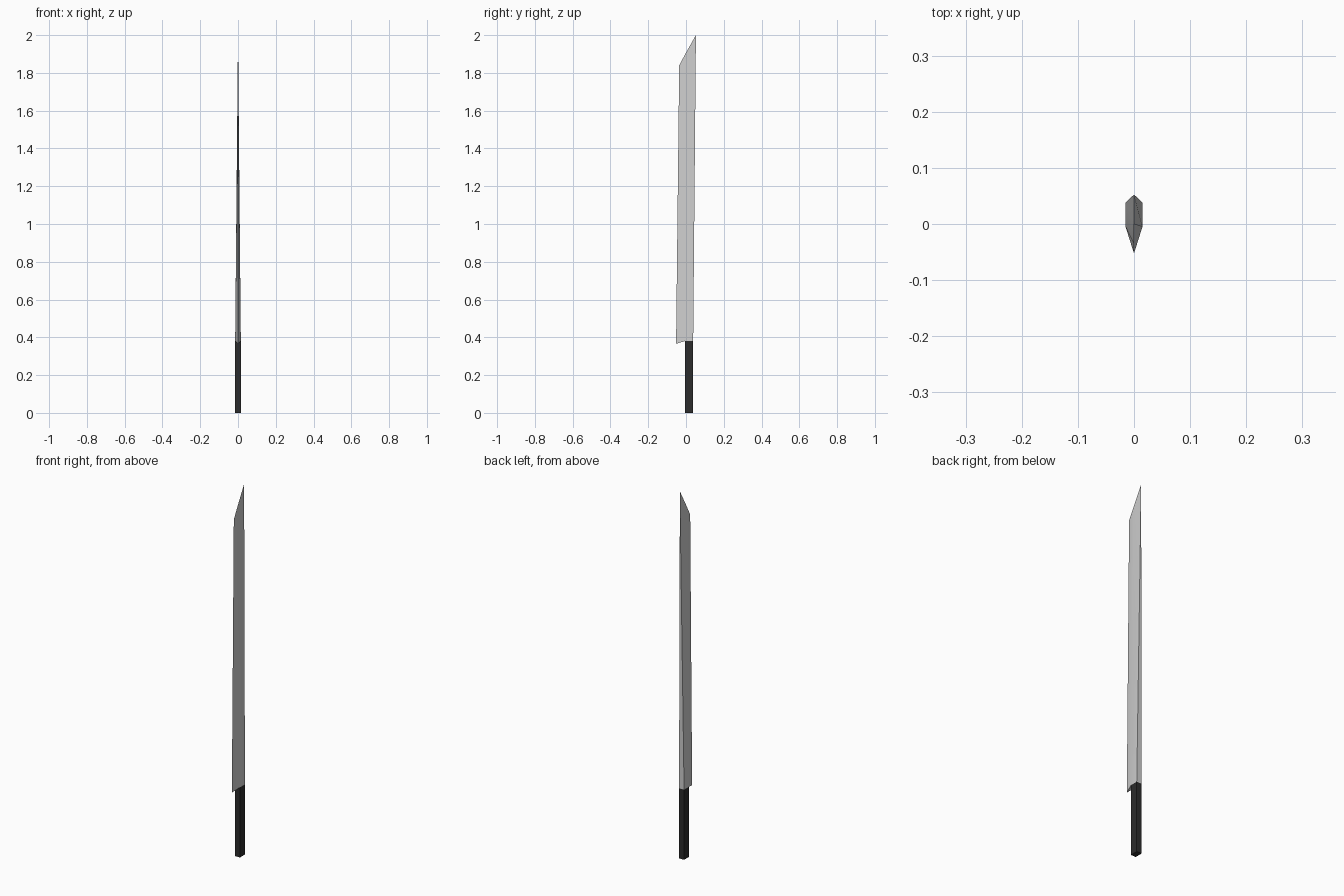
import bpy, bmesh, math

if "Cube" in bpy.data.objects:
    bpy.data.objects.remove(bpy.data.objects["Cube"])


def material(name, value):
    m = bpy.data.materials.new(name)
    m.diffuse_color = (value, value, value, 1)
    m.use_nodes = True
    m.node_tree.nodes["Principled BSDF"].inputs["Base Color"].default_value = m.diffuse_color
    return m


def build(name, verts, faces, mat):
    bm = bmesh.new()
    vs = [bm.verts.new(v) for v in verts]
    for f in faces:
        bm.faces.new([vs[i] for i in f])
    bmesh.ops.recalc_face_normals(bm, faces=bm.faces)
    me = bpy.data.meshes.new(name)
    bm.to_mesh(me)
    bm.free()
    ob = bpy.data.objects.new(name, me)
    bpy.context.collection.objects.link(ob)
    me.materials.append(mat)
    return ob


steel = material("steel", 0.62)
black = material("black grip", 0.025)

HALF = 0.015                 # half thickness at the grip
FRONT, BACK = -0.005, 0.038  # grip depth, also the blade's flat
GUARD = 0.38                 # where blade meets grip

# Blade: five-sided section at the base, thinning to a slanted line at the top
blade = build(
    "blade",
    [(0, -0.0525, 0.366),
     (HALF, FRONT, GUARD), (HALF, BACK, GUARD),
     (-HALF, BACK, GUARD), (-HALF, FRONT, GUARD),
     (0, -0.036, 1.84), (0, 0.0, 1.907), (0, 0.0525, 2.0)],
    [(0, 1, 6, 5), (1, 2, 7, 6),      # right bevel and flat
     (2, 3, 7),                       # spine
     (3, 4, 6, 7), (4, 0, 5, 6),      # left flat and bevel
     (0, 4, 1), (1, 4, 3, 2)],        # underside
    steel)
bpy.context.view_layer.objects.active = blade
blade.select_set(True)
bpy.ops.object.shade_smooth_by_angle(angle=math.radians(30))

# Grip: plain rectangular bar
section = [(-HALF, FRONT), (HALF, FRONT), (HALF, BACK), (-HALF, BACK)]
build(
    "grip",
    [(x, y, z) for z in (0, GUARD) for x, y in section],
    [(0, 1, 2, 3), (4, 5, 6, 7)] +
    [(i, (i + 1) % 4, (i + 1) % 4 + 4, i + 4) for i in range(4)],
    black)
